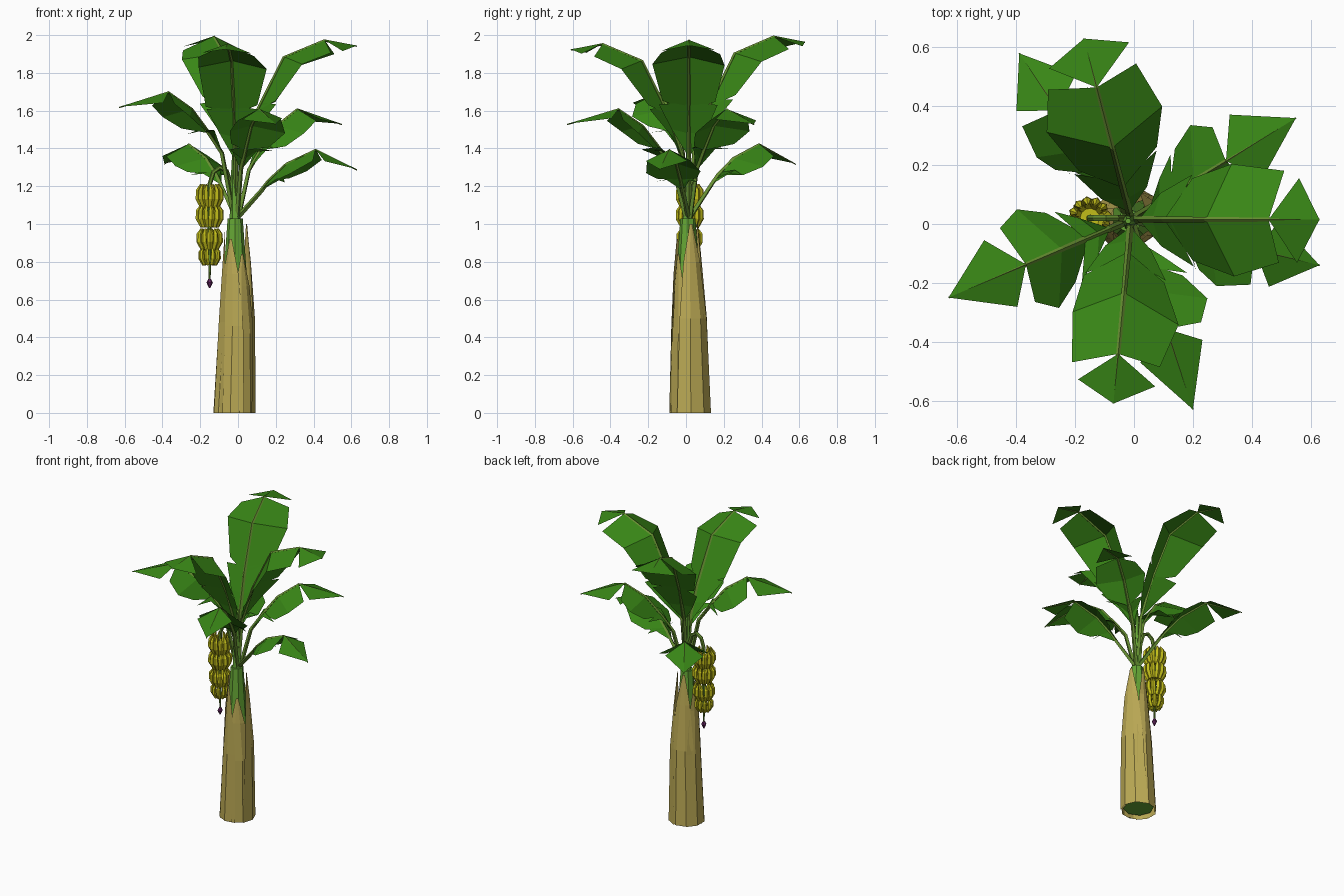
import bpy, math, random
from mathutils import Vector

if "Cube" in bpy.data.objects:
    bpy.data.objects.remove(bpy.data.objects["Cube"])

random.seed(4)


def mat(name, rgb):
    m = bpy.data.materials.new(name)
    m.diffuse_color = (*rgb, 1)
    m.use_nodes = True
    m.node_tree.nodes["Principled BSDF"].inputs["Base Color"].default_value = m.diffuse_color
    return m


LEAF = mat("leaf_green", (0.04, 0.24, 0.008))
RIB = mat("rib_green", (0.13, 0.27, 0.03))
STEM = mat("stem_green", (0.13, 0.38, 0.035))
BARK = mat("dry_sheath", (0.5, 0.4, 0.09))
FRUIT = mat("fruit_yellow", (0.55, 0.52, 0.01))
BUD = mat("bud_purple", (0.13, 0.02, 0.12))


def make(name, verts, faces, material):
    me = bpy.data.meshes.new(name)
    me.from_pydata([tuple(v) for v in verts], [], faces)
    me.materials.append(material)
    ob = bpy.data.objects.new(name, me)
    bpy.context.collection.objects.link(ob)
    return ob


def tube(path, radii, n, verts, faces, side=Vector((0, 1, 0)), cap=True):
    """Append an n-sided tube along a planar path; side is the plane normal."""
    b = len(verts)
    path = [Vector(p) for p in path]
    for i, p in enumerate(path):
        t = (path[min(i + 1, len(path) - 1)] - path[max(i - 1, 0)]).normalized()
        u = side.cross(t).normalized()
        for k in range(n):
            a = math.tau * k / n
            verts.append(p + (u * math.cos(a) + side * math.sin(a)) * radii[i])
    for i in range(len(path) - 1):
        for k in range(n):
            q = b + i * n
            faces.append((q + k, q + (k + 1) % n, q + n + (k + 1) % n, q + n + k))
    if cap:
        faces.append(tuple(b + k for k in range(n))[::-1])
        faces.append(tuple(b + (len(path) - 1) * n + k for k in range(n)))


# Inner green stem
v, f = [], []
tube([(-.02, .02, .02), (-.015, .01, .5), (-.015, .01, 1.03)], [.095, .078, .04], 8, v, f)
tube([(-.015, .01, 1.0), (-.018, .01, 1.2), (-.02, .01, 1.4)], [.03, .022, .01], 6, v, f)
make("inner_stem", v, f, STEM)

# Dry pointed sheaths wrapped round the stem: centre angle, tip height, radius factor
for ang, top, k in [(22, 1.0, 1.0), (105, 1.01, .97), (180, .96, 1.0),
                    (240, .92, .97), (305, .84, .93)]:
    v, f = [], []
    cols = (-1, -.33, .33, 1)
    for h, r, half, cx, cy in [(0, .114, 58, -.02, .02), (.5, .098, 52, -.008, .015),
                               (.8, .077, 38, -.008, .008), (1.0, .06, 7, -.01, .004)]:
        for c in cols:
            a = math.radians(ang + half * c)
            v.append((cx + r * k * math.cos(a), cy + r * k * math.sin(a), h * top))
    for i in range(3):
        for c in range(3):
            q = i * 4 + c
            f.append((q, q + 1, q + 5, q + 4))
    make("trunk_sheath", v, f, BARK)

# Leaf midrib profiles (distance out, height)
HIGH = [(0, 1.0), (.03, 1.36), (.11, 1.6), (.25, 1.885), (.46, 1.975), (.63, 1.945)]
MID = [(0, .98), (.08, 1.29), (.15, 1.39), (.25, 1.52), (.38, 1.61), (.66, 1.53)]
LOW = [(0, 1.03), (.14, 1.18), (.18, 1.23), (.28, 1.32), (.44, 1.395), (.67, 1.29)]


def leaf(tip, profile, lift, width):
    o = Vector((-.01, .015, 0))
    d = Vector((tip[0], tip[1], 0)) - o
    reach = d.length / profile[-1][0]
    d.normalize()
    s = Vector((-d.y, d.x, 0))
    up = Vector((0, 0, 1))
    m = [o + d * r * reach + up * (z + (lift if i else 0)) for i, (r, z) in enumerate(profile)]
    # Midrib
    v, f = [], []
    tube([p - up * .004 for p in m], [.014, .012, .011, .009, .007, .003], 4, v, f, s)
    make("leaf_midrib", v, f, RIB)
    # Torn blade, three pieces on each side of the midrib
    v, f = [], []
    for sg in (1, -1):
        def edge(i, w, fwd):
            t = (m[min(i + 1, 5)] - m[i - 1]).normalized()
            n = t.cross(s)
            w *= width * random.uniform(.92, 1.08)
            fwd += random.uniform(-.015, .015)
            return m[i] + s * sg * w + n * (-.5 * w if n.z > 0 else .5 * w) + t * fwd * width

        def piece(rib, out):
            b = len(v)
            v.extend(rib + out)
            c = len(rib)
            for i in range(c - 1):
                f.append((b + i, b + i + 1, b + c + i + 1, b + c + i))

        piece([m[1], m[1].lerp(m[2], .5), m[2].lerp(m[3], .15)],
              [m[1] + s * sg * .005, edge(1, .085, .15), edge(2, .15, .06)])
        piece([m[2], m[3], m[4]], [edge(2, .14, .09), edge(3, .19, .04), edge(4, .155, .03)])
        b = len(v)
        v.extend([m[4], edge(4, .14, .1), m[5]])
        f.append((b, b + 1, b + 2))
    make("leaf_blade", v, f, LEAF)


for tip, prof, lift, width in [
        ((-.17, .63), HIGH, .02, 1), ((.63, .015), HIGH, 0, 1), ((-.07, -.61), HIGH, -.02, .95),
        ((.55, .36), MID, 0, .85), ((.2, -.63), MID, 0, .8), ((-.63, -.25), MID, .09, .9),
        ((-.39, .58), LOW, .03, .8), ((.63, -.14), LOW, 0, .75)]:
    leaf(tip, prof, lift, width)

# Fruit stalk arching out of the crown and hanging down
X, Y = -.15, .02
v, f = [], []
tube([(-.02, Y, 1.0), (-.035, Y, 1.2), (-.06, Y, 1.28), (-.095, Y, 1.3), (-.13, Y, 1.275),
      (X, Y, 1.21), (X, Y, .9), (X, Y, .7)],
     [.014, .013, .012, .012, .012, .012, .01, .005], 6, v, f)
make("fruit_stalk", v, f, RIB)

# Four tiers of upturned fruit
for z, r, h, n in [(1.08, .072, .13, 12), (.98, .072, .12, 12),
                   (.86, .068, .115, 11), (.78, .058, .095, 9)]:
    v, f = [], []
    for k in range(n):
        a = math.tau * (k + .3) / n
        d = Vector((math.cos(a), math.sin(a), 0))
        path = [Vector((X, Y, z + h * g)) + d * r * q
                for q, g in [(.15, .12), (.55, .1), (.82, .42), (.83, .75), (.66, 1.0)]]
        w = r * .23
        tube(path, [w * .45, w * .9, w, w * .85, w * .25], 5, v, f, Vector((-d.y, d.x, 0)))
    make("fruit_tier", v, f, FRUIT)

# Flower bud
v, f = [], []
tube([(X, Y, .66), (X, Y, .69), (X, Y, .71)], [.003, .017, .007], 6, v, f)
make("flower_bud", v, f, BUD)
